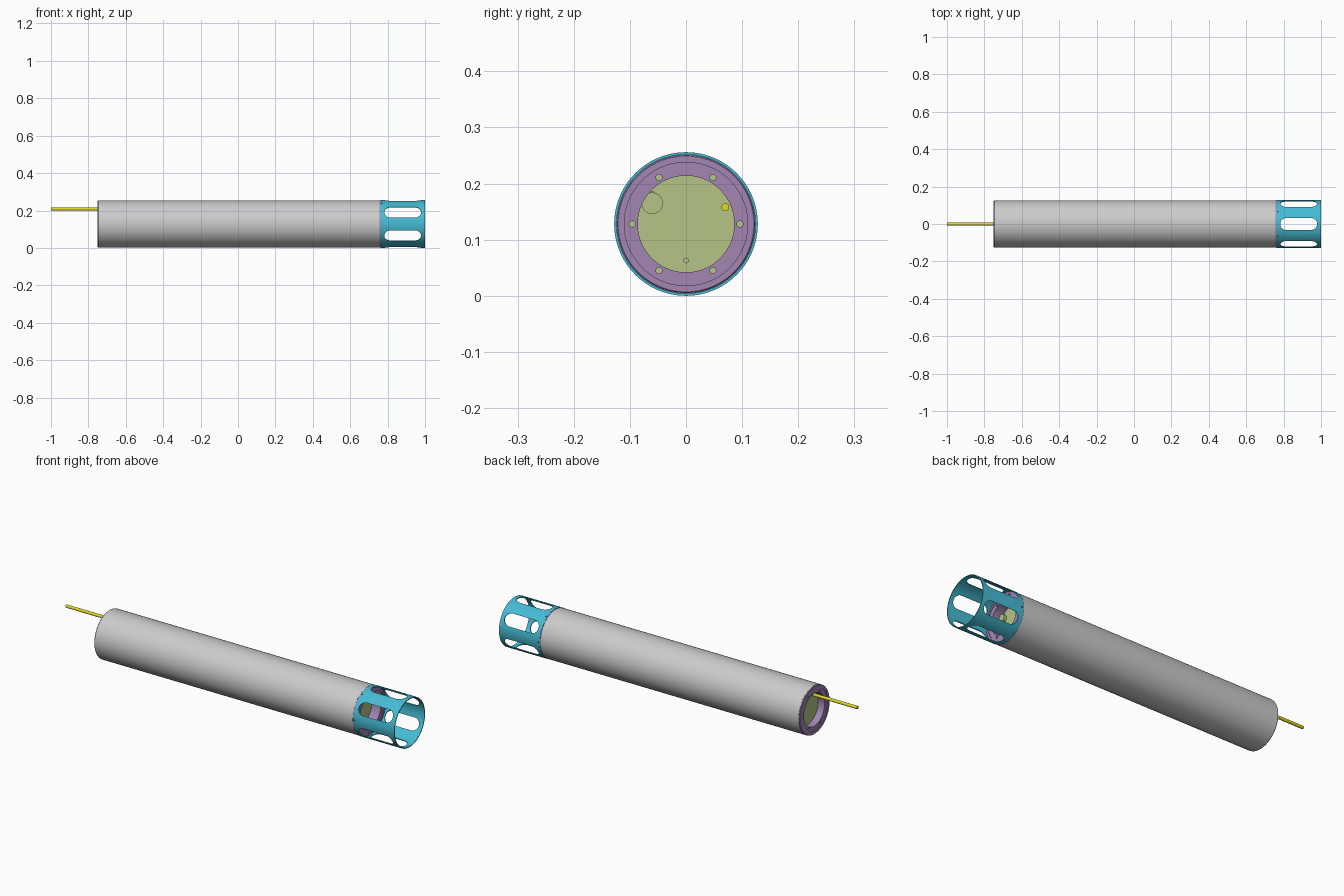
import bpy, bmesh, math
from mathutils import Matrix, Vector

if "Cube" in bpy.data.objects:
    bpy.data.objects.remove(bpy.data.objects["Cube"])

CZ = 0.128  # height of the long axis


def material(name, rgb):
    m = bpy.data.materials.new(name)
    m.diffuse_color = (*rgb, 1)
    m.use_nodes = True
    m.node_tree.nodes["Principled BSDF"].inputs["Base Color"].default_value = m.diffuse_color
    return m


CYAN = material("cyan", (0.06, 0.5, 0.66))
PURPLE = material("purple", (0.36, 0.24, 0.45))
GREEN = material("green", (0.46, 0.56, 0.24))
YELLOW = material("yellow", (0.75, 0.68, 0.02))


def finish(bm, name, mat=None):
    bmesh.ops.recalc_face_normals(bm, faces=bm.faces[:])
    me = bpy.data.meshes.new(name)
    bm.to_mesh(me)
    bm.free()
    ob = bpy.data.objects.new(name, me)
    bpy.context.collection.objects.link(ob)
    if mat:
        me.materials.append(mat)
    return ob


def activate(ob):
    bpy.ops.object.select_all(action='DESELECT')
    ob.select_set(True)
    bpy.context.view_layer.objects.active = ob


def smooth(ob):
    activate(ob)
    bpy.ops.object.shade_smooth_by_angle(angle=math.radians(30))


def lathe(name, profile, mat=None, n=96):
    """Spin a closed (x, radius) profile around the long axis."""
    bm = bmesh.new()
    rings = []
    for i in range(n):
        a = 2 * math.pi * i / n
        rings.append([bm.verts.new((x, r * math.cos(a), CZ + r * math.sin(a)))
                      for x, r in profile])
    k = len(profile)
    for i in range(n):
        a, b = rings[i], rings[(i + 1) % n]
        for j in range(k):
            bm.faces.new((a[j], a[(j + 1) % k], b[(j + 1) % k], b[j]))
    return finish(bm, name, mat)


def add_rod(bm, x0, x1, y, z, r, n=32):
    """Cylinder parallel to the long axis."""
    m = Matrix.Translation(((x0 + x1) / 2, y, z)) @ Matrix.Rotation(math.pi / 2, 4, 'Y')
    bmesh.ops.create_cone(bm, cap_ends=True, segments=n, radius1=r, radius2=r,
                          depth=x1 - x0, matrix=m)


def rod(name, x0, x1, y, z, r, mat, n=32):
    bm = bmesh.new()
    add_rod(bm, x0, x1, y, z, r, n)
    ob = finish(bm, name, mat)
    smooth(ob)
    return ob


def slot_cutter(x0, x1, r, angle):
    """Round-ended prism crossing the axis at the given angle."""
    bm = bmesh.new()
    pts = []
    for cx, start in ((x1 - r, -90), (x0 + r, 90)):
        for i in range(17):
            a = math.radians(start + 180 * i / 16)
            pts.append((cx + r * math.cos(a), r * math.sin(a)))
    f = bm.faces.new([bm.verts.new((x, y, -0.2)) for x, y in pts])
    ext = bmesh.ops.extrude_face_region(bm, geom=[f])
    bmesh.ops.translate(bm, vec=(0, 0, 0.4),
                        verts=[v for v in ext['geom'] if isinstance(v, bmesh.types.BMVert)])
    m = Matrix.Translation((0, 0, CZ)) @ Matrix.Rotation(math.radians(angle), 4, 'X')
    bmesh.ops.transform(bm, matrix=m, verts=bm.verts[:])
    return finish(bm, "cutter")


def cut(ob, cutter):
    cutter.hide_render = True
    mod = ob.modifiers.new("cut", 'BOOLEAN')
    mod.operation = 'DIFFERENCE'
    mod.solver = 'EXACT'
    mod.object = cutter
    activate(ob)
    bpy.ops.object.modifier_apply(modifier=mod.name)
    bpy.data.objects.remove(cutter)


# Main housing tube
smooth(lathe("housing_tube", [(-0.744, 0.118), (-0.744, 0.1268),
                              (0.757, 0.1268), (0.757, 0.118)]))

# End flanges with bolt holes
front = lathe("front_flange", [
    (0.72, 0.086), (0.772, 0.086), (0.772, 0.110), (0.775, 0.110), (0.775, 0.121),
    (0.773, 0.123), (0.762, 0.123), (0.762, 0.1262), (0.757, 0.1262),
    (0.757, 0.1175), (0.72, 0.1175)], PURPLE)
rear = lathe("rear_flange", [
    (-0.71, 0.086), (-0.747, 0.086), (-0.747, 0.110), (-0.75, 0.110), (-0.75, 0.124),
    (-0.748, 0.1262), (-0.744, 0.1262), (-0.744, 0.1175), (-0.71, 0.1175)], PURPLE)
for flange, s in ((front, 1), (rear, -1)):
    bm = bmesh.new()
    for i in range(6):
        a = math.radians(60 * i)
        xs = sorted((s * 0.70, s * 0.80))
        add_rod(bm, xs[0], xs[1], 0.096 * math.cos(a), CZ + 0.096 * math.sin(a), 0.0055, 24)
    cut(flange, finish(bm, "cutter"))
    smooth(flange)

# Recessed end plates
rod("front_plate", 0.70, 0.72, 0, CZ, 0.117, GREEN, 96)
rod("rear_plate", -0.71, -0.69, 0, CZ, 0.117, GREEN, 96)

# Fittings on the front plate
rod("front_plug", 0.715, 0.735, -0.06, 0.165, 0.019, GREEN, 48)
rod("front_plug_pin", 0.715, 0.728, -0.06, 0.182, 0.005, GREEN)
rod("front_vent", 0.715, 0.724, 0, 0.063, 0.005, GREEN)
rod("front_cable_stub", 0.71, 0.745, 0.07, 0.158, 0.007, YELLOW)

# Trailing cable
rod("rear_cable", -1.0, -0.70, 0, 0.208, 0.008, YELLOW)

# Slotted guard cage with screw holes
cage = lathe("guard_cage", [(0.762, 0.1236), (0.762, 0.128), (1.0, 0.128), (1.0, 0.1236)], CYAN)
for angle in (0, 60, 120):
    cut(cage, slot_cutter(0.782, 0.979, 0.032, angle))
    cut(cage, slot_cutter(0.7645, 0.7735, 0.0044, angle + 30))
smooth(cage)
